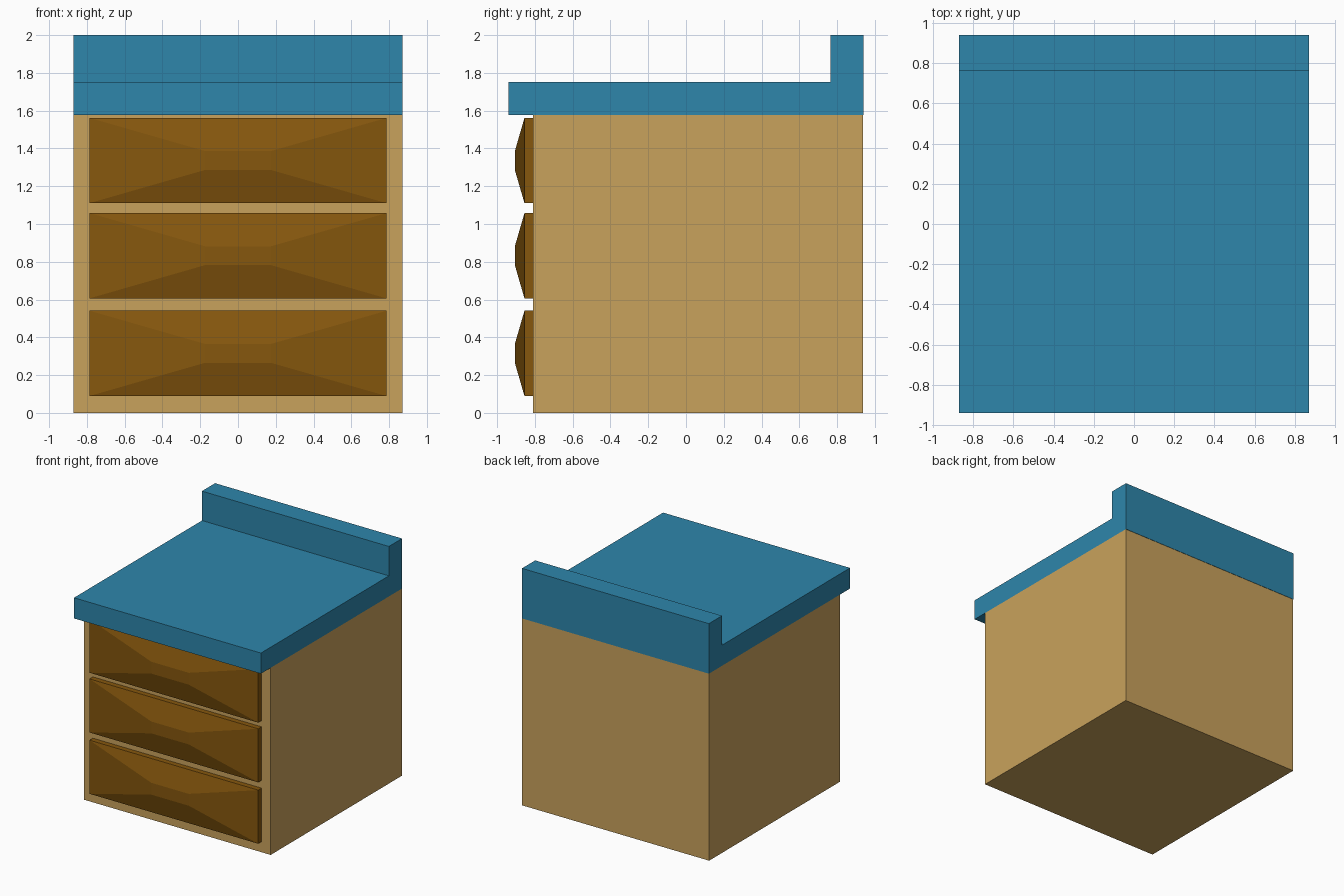
import bpy, bmesh

if "Cube" in bpy.data.objects:
    bpy.data.objects.remove(bpy.data.objects["Cube"])


def material(name, rgb):
    # sRGB 0-255 to linear diffuse colour
    m = bpy.data.materials.new(name)
    lin = [c / 255 / 12.92 if c / 255 <= 0.04045 else ((c / 255 + 0.055) / 1.055) ** 2.4 for c in rgb]
    m.diffuse_color = (*lin, 1)
    m.use_nodes = True
    m.node_tree.nodes["Principled BSDF"].inputs["Base Color"].default_value = m.diffuse_color
    return m


def finish(name, bm, mat):
    bmesh.ops.recalc_face_normals(bm, faces=bm.faces)
    me = bpy.data.meshes.new(name)
    bm.to_mesh(me)
    bm.free()
    me.materials.append(mat)
    ob = bpy.data.objects.new(name, me)
    bpy.context.collection.objects.link(ob)
    return ob


def extrude_profile(name, yz, half_width, mat):
    # side profile in y,z swept across x
    bm = bmesh.new()
    face = bm.faces.new([bm.verts.new((-half_width, y, z)) for y, z in yz])
    res = bmesh.ops.extrude_face_region(bm, geom=[face])
    verts = [v for v in res["geom"] if isinstance(v, bmesh.types.BMVert)]
    bmesh.ops.translate(bm, verts=verts, vec=(2 * half_width, 0, 0))
    return finish(name, bm, mat)


def drawer_front(name, zc, mat):
    # stacked rectangles: back, front rim, small raised centre
    bm = bmesh.new()
    rings = []
    for y, hx, hz in ((-0.81, 0.787, 0.226), (-0.855, 0.787, 0.226), (-0.906, 0.175, 0.05)):
        rings.append([bm.verts.new((sx * hx, y, zc + sz * hz))
                      for sx, sz in ((-1, -1), (1, -1), (1, 1), (-1, 1))])
    for a, b in zip(rings, rings[1:]):
        for i in range(4):
            j = (i + 1) % 4
            bm.faces.new((a[i], a[j], b[j], b[i]))
    bm.faces.new(rings[0])
    bm.faces.new(rings[-1])
    return finish(name, bm, mat)


blue = material("blue worktop", (46, 134, 171))
tan = material("light wood", (201, 162, 92))
brown = material("dark wood", (134, 87, 13))

# cabinet carcass
extrude_profile("cabinet_body", [(-0.81, 0), (0.937, 0), (0.937, 1.578), (-0.81, 1.578)], 0.872, tan)

# worktop with rear upstand
extrude_profile("worktop", [(-0.94, 1.578), (0.94, 1.578), (0.94, 2.0), (0.765, 2.0),
                            (0.765, 1.752), (-0.94, 1.752)], 0.872, blue)

# three drawer fronts
for n, zc in enumerate((0.315, 0.832, 1.336)):
    drawer_front(f"drawer_front_{n + 1}", zc, brown)
